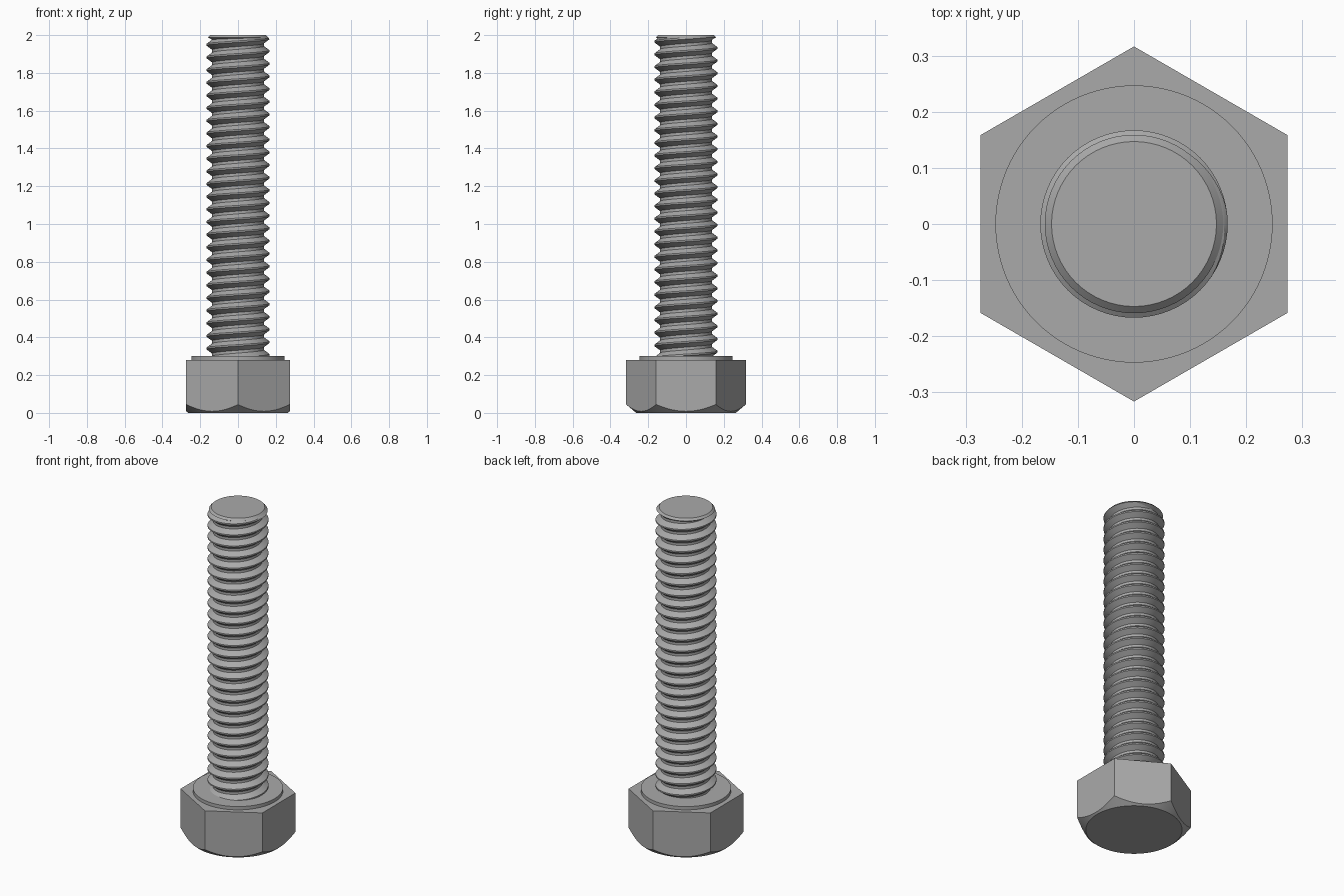
import bpy, bmesh, math

if "Cube" in bpy.data.objects:
    bpy.data.objects.remove(bpy.data.objects["Cube"])

HEAD_TOP, WASHER_TOP, TOP = 0.28, 0.30, 2.0
CREST, ROOT, TIP = 0.167, 0.137, 0.147
PITCH, STEPS = 0.067, 64

steel = bpy.data.materials.new("steel_grey")
steel.use_nodes = True
grey = (0.40, 0.40, 0.40, 1)
steel.diffuse_color = grey
steel.node_tree.nodes["Principled BSDF"].inputs["Base Color"].default_value = grey


def finish(name, bm, angle=25):
    bmesh.ops.recalc_face_normals(bm, faces=bm.faces)
    mesh = bpy.data.meshes.new(name)
    bm.to_mesh(mesh)
    bm.free()
    mesh.materials.append(steel)
    ob = bpy.data.objects.new(name, mesh)
    bpy.context.collection.objects.link(ob)
    bpy.ops.object.select_all(action='DESELECT')
    ob.select_set(True)
    bpy.context.view_layer.objects.active = ob
    bpy.ops.object.shade_smooth_by_angle(angle=math.radians(angle))
    return ob


def loft(name, rings, count, angle=25):
    """Closed solid through rings; each ring maps an angle to (radius, z)."""
    bm = bmesh.new()
    loops = []
    for ring in rings:
        loop = []
        for i in range(count):
            a = math.tau * i / count
            r, z = ring(a)
            loop.append(bm.verts.new((r * math.cos(a), r * math.sin(a), z)))
        loops.append(loop)
    for low, high in zip(loops, loops[1:]):
        for i in range(count):
            j = (i + 1) % count
            bm.faces.new((low[i], low[j], high[j], high[i]))
    bm.faces.new(loops[0])
    bm.faces.new(loops[-1])
    return finish(name, bm, angle)


# Hexagonal head, with a conical chamfer cutting its lower corners
def hexagon(a):
    sector = math.pi / 3
    return 0.274 / math.cos((a + sector / 2) % sector - sector / 2)


CHAMFER_R = 0.264
loft("hex_head", [lambda a: (CHAMFER_R, 0),
                  lambda a: (hexagon(a), 0.85 * (hexagon(a) - CHAMFER_R)),
                  lambda a: (hexagon(a), HEAD_TOP)], 96, 20)

# Washer face under the shank
loft("washer_face", [lambda a: (0.247, HEAD_TOP - 0.01),
                     lambda a: (0.247, WASHER_TOP)], 96)

# Chamfered tip
loft("shank_tip", [lambda a: (ROOT, TOP - 0.025),
                   lambda a: (TIP + 0.012, TOP - 0.012),
                   lambda a: (TIP, TOP)], STEPS)

# Right-handed thread: a trapezoid profile swept up a helix, trimmed at both ends
profile = [(0.0, ROOT), (0.22, ROOT), (0.55, CREST), (0.67, CREST)]
turns = math.ceil((TOP - WASHER_TOP) / PITCH) + 2
bm = bmesh.new()
rows = []
for i in range(turns * STEPS + 1):
    a = math.tau * i / STEPS
    row = []
    for offset, r in profile + [(1.0, ROOT)]:
        z = WASHER_TOP + PITCH * (i / STEPS + offset - 1.5)
        z = min(max(z, WASHER_TOP - 0.005), TOP - 0.002)
        r = min(r, TIP + TOP - z)
        row.append(bm.verts.new((r * math.cos(a), r * math.sin(a), z)))
    rows.append(row)
for low, high in zip(rows, rows[1:]):
    for k in range(len(profile)):
        bm.faces.new((low[k], high[k], high[k + 1], low[k + 1]))
bmesh.ops.remove_doubles(bm, verts=bm.verts, dist=0.0001)
finish("threaded_shank", bm)
